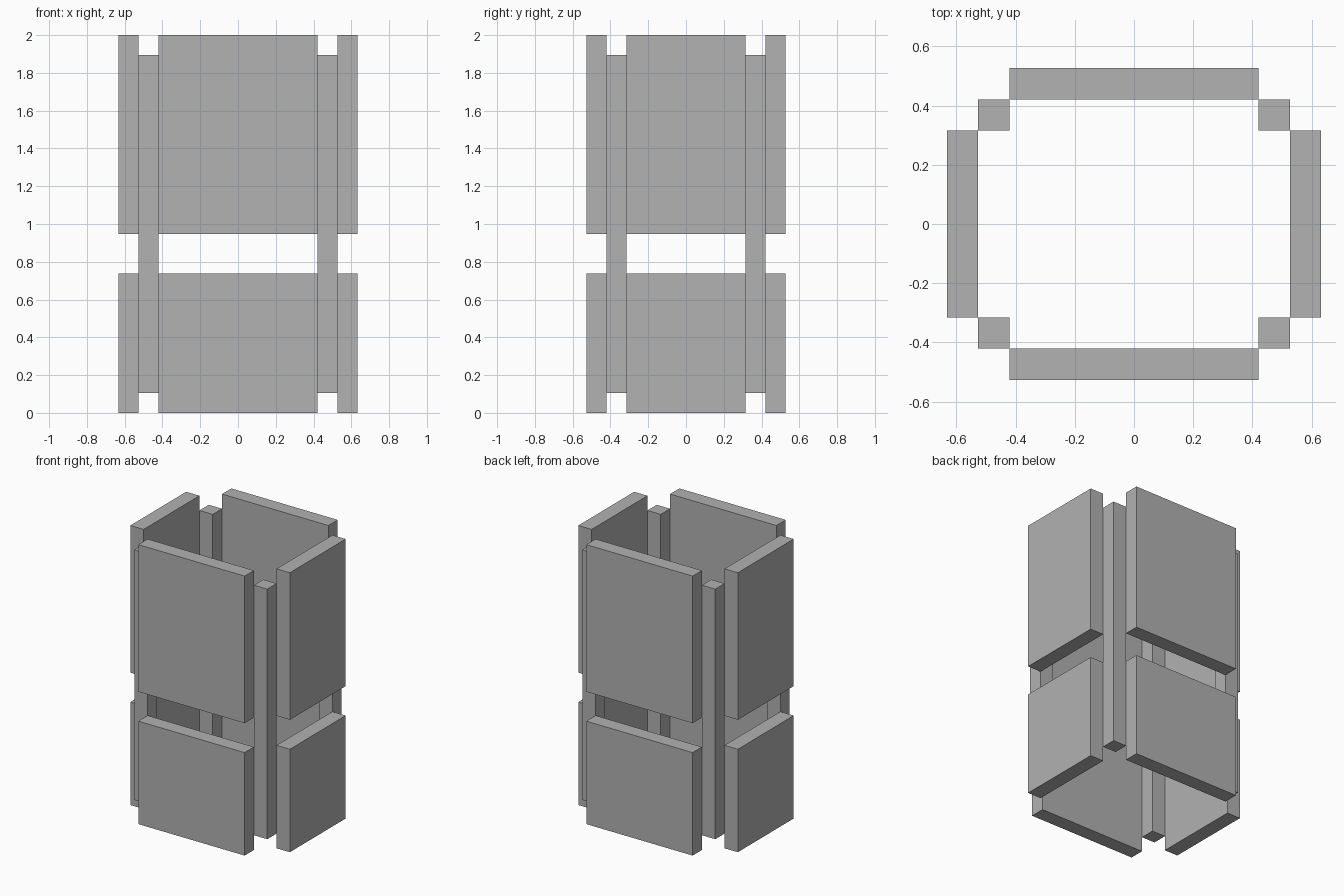
import bpy

cube = bpy.data.objects.get("Cube")
if cube:
    bpy.data.objects.remove(cube, do_unlink=True)

U = 2 / 19  # building block size

grey = bpy.data.materials.new("plain_grey")
grey.use_nodes = True
colour = (0.445, 0.445, 0.445, 1)
grey.diffuse_color = colour
grey.node_tree.nodes["Principled BSDF"].inputs["Base Color"].default_value = colour


def box(name, x, y, z0, z1, width, depth):
    """Box centred on x, y and spanning z0 to z1, in block units."""
    bpy.ops.mesh.primitive_cube_add(size=1, location=(x * U, y * U, (z0 + z1) / 2 * U))
    ob = bpy.context.object
    ob.name = name
    ob.scale = (width * U, depth * U, (z1 - z0) * U)
    bpy.ops.object.transform_apply(location=False, rotation=False, scale=True)
    ob.data.materials.append(grey)


# Lower and upper wall panels
for level, z0, z1 in (("lower", 0, 7), ("upper", 9, 19)):
    for side, s in (("front", -1), ("back", 1)):
        box(f"{level}_{side}_panel", 0, s * 4.5, z0, z1, 8, 1)
    for side, s in (("right", -1), ("left", 1)):
        box(f"{level}_{side}_panel", s * 5.5, 0, z0, z1, 1, 6)

# Corner posts
for end, sy in (("front", -1), ("back", 1)):
    for side, sx in (("right", -1), ("left", 1)):
        box(f"{end}_{side}_post", sx * 4.5, sy * 3.5, 1, 18, 1, 1)
